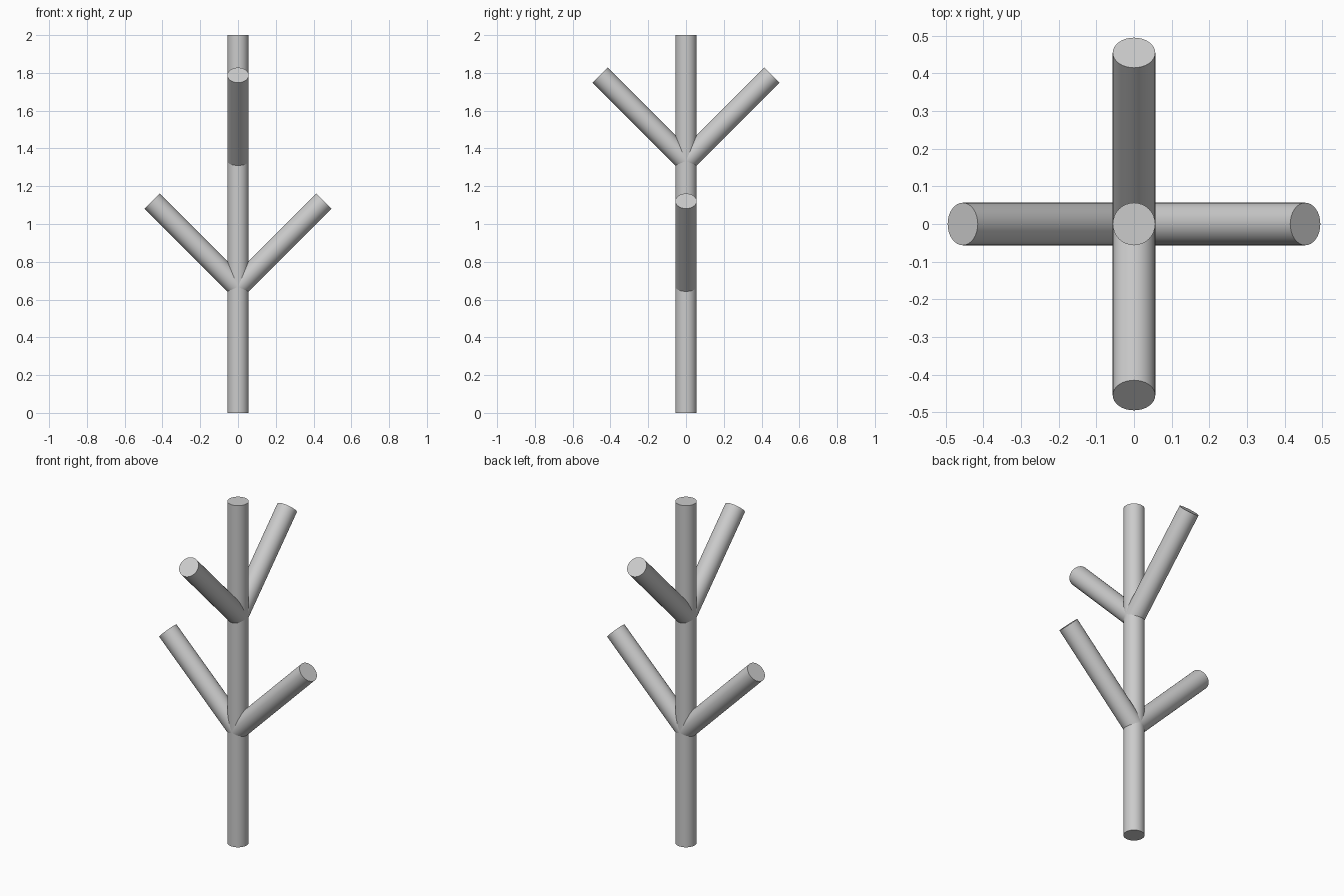
import bpy
import math
from mathutils import Vector

cube = bpy.data.objects.get("Cube")
if cube:
    bpy.data.objects.remove(cube, do_unlink=True)

RADIUS = 0.0565
HEIGHT = 2.0
BRANCH = 0.643

grey = bpy.data.materials.new("light grey")
grey.use_nodes = True
grey.diffuse_color = (0.6, 0.6, 0.6, 1)
grey.node_tree.nodes["Principled BSDF"].inputs["Base Color"].default_value = (0.6, 0.6, 0.6, 1)


def rod(name, start, direction, length):
    """Smooth capped cylinder running from start along direction."""
    axis = Vector(direction).normalized()
    bpy.ops.mesh.primitive_cylinder_add(
        vertices=32, radius=RADIUS, depth=length,
        location=Vector(start) + axis * length / 2,
        rotation=axis.to_track_quat("Z", "Y").to_euler())
    obj = bpy.context.object
    obj.name = name
    obj.data.materials.append(grey)
    bpy.ops.object.shade_smooth_by_angle(angle=math.radians(40))


# Upright trunk
rod("trunk", (0, 0, 0), (0, 0, 1), HEIGHT)

# Two pairs of branches rising at 45 degrees, the upper pair turned a quarter
for side, label in ((1, "left"), (-1, "right")):
    rod(f"lower_branch_{label}", (0, 0, HEIGHT / 3), (side, 0, 1), BRANCH)
for side, label in ((1, "back"), (-1, "front")):
    rod(f"upper_branch_{label}", (0, 0, HEIGHT * 2 / 3), (0, side, 1), BRANCH)
